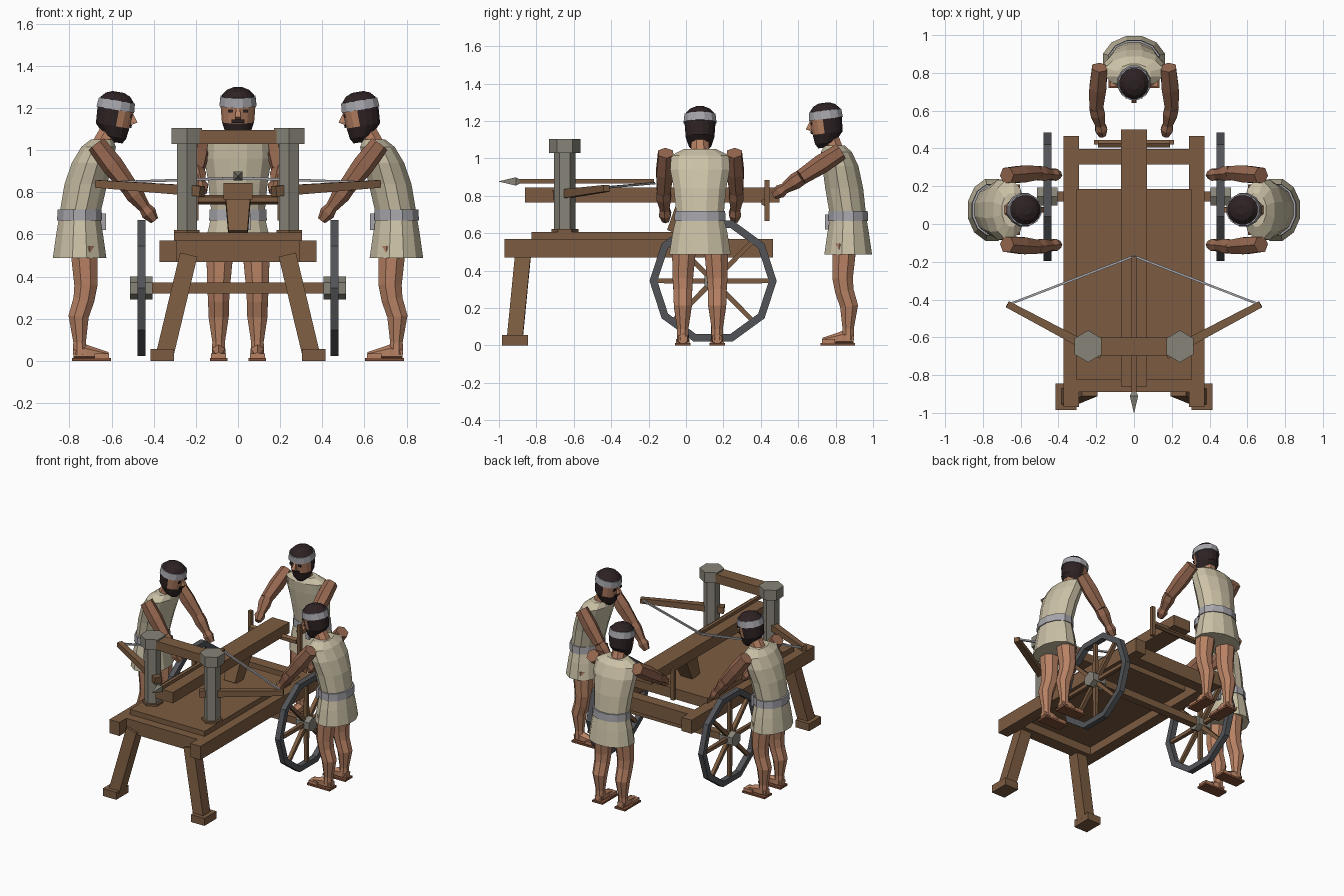
import bpy, bmesh, math
from mathutils import Vector, Matrix

if "Cube" in bpy.data.objects:
    bpy.data.objects.remove(bpy.data.objects["Cube"])


def material(name, r, g, b):
    m = bpy.data.materials.new(name)
    lin = [((c / 255 + 0.055) / 1.055) ** 2.4 for c in (r, g, b)]
    m.diffuse_color = (*lin, 1)
    m.use_nodes = True
    m.node_tree.nodes["Principled BSDF"].inputs["Base Color"].default_value = m.diffuse_color
    return m


WOOD = material("wood", 124, 92, 65)
STONE = material("grey_stone", 135, 132, 120)
IRON = material("dark_iron", 82, 84, 88)
SKIN = material("skin", 184, 130, 100)
TAN = material("tanned_skin", 150, 104, 80)
HAIR = material("dark_hair", 46, 34, 35)
CLOTH = material("linen", 203, 193, 166)
BAND = material("pale_grey", 166, 166, 172)
LEATHER = material("leather", 128, 80, 56)
I = Matrix.Identity(4)


def finish(name, bm, mats, M=I):
    bmesh.ops.recalc_face_normals(bm, faces=bm.faces)
    me = bpy.data.meshes.new(name)
    bm.transform(M)
    bm.to_mesh(me)
    bm.free()
    for m in mats:
        me.materials.append(m)
    ob = bpy.data.objects.new(name, me)
    bpy.context.collection.objects.link(ob)
    return ob


def skin_rings(bm, rings, cap=True, closed=False):
    """Bridge equal-length vertex loops with quads."""
    loops = [[bm.verts.new(p) for p in r] for r in rings]
    n = len(loops[0])
    pairs = list(zip(loops, loops[1:])) + ([(loops[-1], loops[0])] if closed else [])
    for a, b in pairs:
        for i in range(n):
            j = (i + 1) % n
            bm.faces.new((a[i], a[j], b[j], b[i]))
    if cap and not closed:
        bm.faces.new(loops[0])
        bm.faces.new(loops[-1])


def box(name, x, y, z, mat, M=I):
    bm = bmesh.new()
    skin_rings(bm, [[(x[0], y[0], k), (x[1], y[0], k), (x[1], y[1], k), (x[0], y[1], k)] for k in z])
    return finish(name, bm, [mat], M)


def bar(name, pts, halves, mat, n=4, M=I):
    """Tapered prism along a path; halves = half width at each point."""
    bm = bmesh.new()
    pts = [Vector(p) for p in pts]
    rings = []
    for k, (p, h) in enumerate(zip(pts, halves)):
        d = (pts[min(k + 1, len(pts) - 1)] - pts[max(k - 1, 0)]).normalized()
        ref = Vector((0, 1, 0)) if abs(d.z) > 0.8 else Vector((0, 0, 1))
        u = d.cross(ref).normalized()
        v = u.cross(d)
        r = h / math.cos(math.pi / n)
        ang = [math.tau * (i + 0.5) / n for i in range(n)]
        rings.append([p + r * (u * math.cos(a) + v * math.sin(a)) for a in ang])
    skin_rings(bm, rings)
    return finish(name, bm, [mat], M)


def loft(name, rows, mats, n=12, M=I, rule=None):
    """Stack of ellipses, rows = (z, centre_y, rx, ry)."""
    bm = bmesh.new()
    ang = [math.tau * (i + 0.5) / n for i in range(n)]
    skin_rings(bm, [[(rx * math.cos(a), cy + ry * math.sin(a), z) for a in ang] for z, cy, rx, ry in rows])
    if rule:
        for f in bm.faces:
            f.material_index = rule(f.calc_center_median())
    return finish(name, bm, mats, M)


# ---- carriage frame
for s, side in ((-1, "left"), (1, "right")):
    box(side + "_rail", sorted((s * 0.29, s * 0.372)), (-0.97, 0.465), (0.47, 0.57), WOOD)
    bar(side + "_front_leg", [(s * 0.235, -0.87, 0.5), (s * 0.345, -0.915, 0.04)], (0.042, 0.042), WOOD)
    box(side + "_foot_block", sorted((s * 0.305, s * 0.415)), (-0.985, -0.845), (0, 0.055), WOOD)
box("front_crossbeam", (-0.29, 0.29), (-0.89, -0.80), (0.47, 0.57), WOOD)
box("rear_crossbeam", (-0.29, 0.29), (0.315, 0.397), (0.47, 0.57), WOOD)
box("deck_base", (-0.29, 0.29), (-0.80, 0.185), (0.53, 0.57), WOOD)
box("deck_top", (-0.305, 0.305), (-0.825, 0.185), (0.57, 0.608), WOOD)

# ---- stock with its brace and windlass
box("stock", (-0.07, 0.07), (-0.86, 0.50), (0.765, 0.845), WOOD)
bar("stock_brace", [(0, 0.02, 0.78), (0, -0.06, 0.60)], (0.06, 0.045), WOOD)
bar("windlass_axle", [(-0.19, 0.425, 0.765), (0.19, 0.425, 0.765)], (0.02, 0.02), WOOD, 6)
for s, side in ((-1, "left"), (1, "right")):
    box(side + "_windlass_handle", (s * 0.2 - 0.013, s * 0.2 + 0.013), (0.42, 0.446), (0.665, 0.885), WOOD)

# ---- torsion columns, bow arms and string
for s, side in ((-1, "left"), (1, "right")):
    at = Matrix.Translation((s * 0.243, -0.648, 0))
    loft(side + "_column", [(0.57, 0, 0.055, 0.058), (1.04, 0, 0.055, 0.058)], [STONE], 6, at)
    loft(side + "_column_cap", [(1.03, 0, 0.083, 0.085), (1.105, 0, 0.083, 0.085)], [STONE], 6, at)
    loft(side + "_column_base", [(0.57, 0, 0.07, 0.072), (0.622, 0, 0.07, 0.072)], [WOOD], 6, at)
    tip = (s * 0.67, -0.425, 0.84)
    bar(side + "_bow_arm", [(s * 0.17, -0.69, 0.805), tip], (0.025, 0.018), WOOD)
    bar(side + "_string", [(s * 0.66, -0.425, 0.845), (0, -0.17, 0.868)], (0.006, 0.006), BAND)
box("top_crossbar", (-0.19, 0.19), (-0.697, -0.6), (1.03, 1.095), WOOD)

# ---- bolt
bar("bolt_shaft", [(0, -0.17, 0.877), (0, -0.91, 0.877)], (0.012, 0.012), WOOD, 4)
bar("bolt_head", [(0, -0.89, 0.877), (0, -0.91, 0.877), (0, -1.0, 0.877)], (0.012, 0.022, 0.001), STONE, 4)

# ---- wheels and axle
WY, WZ = 0.145, 0.345
bar("wheel_axle", [(-0.42, WY, WZ), (0.42, WY, WZ)], (0.026, 0.026), WOOD)
for s, side in ((-1, "left"), (1, "right")):
    bm = bmesh.new()
    rings = []
    for i in range(10):
        a = math.tau * i / 10
        rings.append([(s * 0.458 + dx, WY + r * math.cos(a), WZ + r * math.sin(a))
                      for dx, r in ((-0.02, 0.298), (0.02, 0.298), (0.02, 0.34), (-0.02, 0.34))])
    skin_rings(bm, rings, closed=True)
    finish(side + "_wheel_rim", bm, [IRON])
    bar(side + "_wheel_hub", [(s * 0.405, WY, WZ), (s * 0.513, WY, WZ)], (0.047, 0.047), STONE, 6)
    for i in range(8):
        a = math.tau * i / 8
        c, d = math.cos(a), math.sin(a)
        bar(f"{side}_spoke_{i + 1}", [(s * 0.458, WY + r * c, WZ + r * d) for r in (0.03, 0.3)],
            (0.014, 0.012), WOOD)


# ---- crew figure, facing local -y
def crew(tag, M, lean, lift, elbow, hand):
    shoulder = (0.185, -0.105 * lean, 0.995 + lift)
    # clothing
    loft(tag + "_skirt", [(0.487, 0, 0.17, 0.132), (0.60, 0, 0.152, 0.115), (0.69, 0, 0.13, 0.1)], [CLOTH], M=M)
    loft(tag + "_tunic", [(0.69, 0, 0.13, 0.1), (0.84, -0.03 * lean, 0.145, 0.105),
                          (0.94 + lift, -0.06 * lean, 0.165, 0.1), (1.015 + lift, -0.09 * lean, 0.16, 0.085),
                          (1.05 + lift, -0.105 * lean, 0.09, 0.055)], [CLOTH], M=M)
    loft(tag + "_belt", [(0.665, 0, 0.142, 0.111), (0.718, 0, 0.139, 0.108)], [BAND], M=M)
    box(tag + "_belt_end", (0.03, 0.06), (-0.125, -0.105), (0.62, 0.70), BAND, M)
    # legs, feet and arms
    for s, side in ((-1, "left"), (1, "right")):
        x = s * 0.092
        bar(f"{tag}_{side}_leg", [(s * 0.085, -0.02, 0.54), (x, -0.03, 0.36), (x, -0.02, 0.29),
                                  (x, 0.005, 0.21), (x, 0.0, 0.09), (x, 0.0, 0.03)],
            (0.065, 0.055, 0.05, 0.048, 0.03, 0.032), SKIN, 8, M)
        bar(f"{tag}_{side}_foot", [(x, 0.03, 0.035), (x, -0.03, 0.04), (x, -0.135, 0.025)],
            (0.025, 0.032, 0.014), SKIN, 6, M)
        box(f"{tag}_{side}_sandal", (x - 0.042, x + 0.042), (-0.148, 0.037), (0, 0.014), LEATHER, M)
        box(f"{tag}_{side}_toes", (x - 0.036, x + 0.036), (-0.14, -0.07), (0.014, 0.035), SKIN, M)
        sh, el, ha = (Vector((s * p[0], p[1], p[2])) for p in (shoulder, elbow, hand))
        bar(f"{tag}_{side}_upper_arm", [sh + (sh - el) * 0.2, sh.lerp(el, 0.4), el],
            (0.04, 0.045, 0.036), TAN, 6, M)
        bar(f"{tag}_{side}_forearm", [el, el.lerp(ha, 0.25), el.lerp(ha, 0.7)], (0.036, 0.038, 0.024), TAN, 6, M)
        bar(f"{tag}_{side}_hand", [el.lerp(ha, 0.65), el.lerp(ha, 0.85), ha + (ha - el) * 0.1],
            (0.024, 0.032, 0.018), TAN, 6, M)
    # neck and head
    hy, hz = -0.165 * lean, 1.165 + lift
    bar(tag + "_neck", [(0, -0.095 * lean, 1.0 + lift), (0, hy + 0.01, hz - 0.05)], (0.05, 0.045), SKIN, 8, M)
    H = M @ Matrix.Translation((0, hy, hz)) @ Matrix.Rotation(0.17 * lean, 4, 'X')
    loft(tag + "_head", [(-0.125, -0.035, 0.03, 0.025), (-0.1, -0.02, 0.06, 0.055), (-0.05, 0, 0.078, 0.082),
                         (0.035, 0, 0.085, 0.088), (0.075, 0, 0.078, 0.082), (0.1, 0, 0.055, 0.06),
                         (0.113, 0, 0.025, 0.028)], [HAIR, SKIN], 16, H,
         lambda c: 1 if c.y < -0.015 and -0.05 < c.z < 0.035 else 0)
    loft(tag + "_headband", [(0.027, 0, 0.091, 0.094), (0.072, 0, 0.086, 0.09)], [BAND], M=H)
    bar(tag + "_nose", [(0, -0.078, 0.022), (0, -0.1, -0.015), (0, -0.078, -0.024)], (0.008, 0.014, 0.01), SKIN, 4, H)
    box(tag + "_moustache", (-0.03, 0.03), (-0.09, -0.081), (-0.045, -0.03), HAIR, H)
    for s, side in ((-1, "left"), (1, "right")):
        box(f"{tag}_{side}_eye", (s * 0.034 - 0.011, s * 0.034 + 0.011), (-0.085, -0.077), (0.003, 0.018), HAIR, H)


down_elbow, down_hand = (0.195, -0.235, 0.825), (0.185, -0.345, 0.68)
for s, side in ((-1, "left"), (1, "right")):
    place = Matrix.Translation((s * 0.752, 0.075, 0)) @ Matrix.Rotation(-s * math.pi / 2, 4, 'Z')
    crew(side + "_crewman", place, 1.0, 0.0, down_elbow, down_hand)
crew("rear_crewman", Matrix.Translation((0, 0.867, 0)), 0.7, 0.02, (0.2, -0.25, 0.9), (0.17, -0.385, 0.81))
